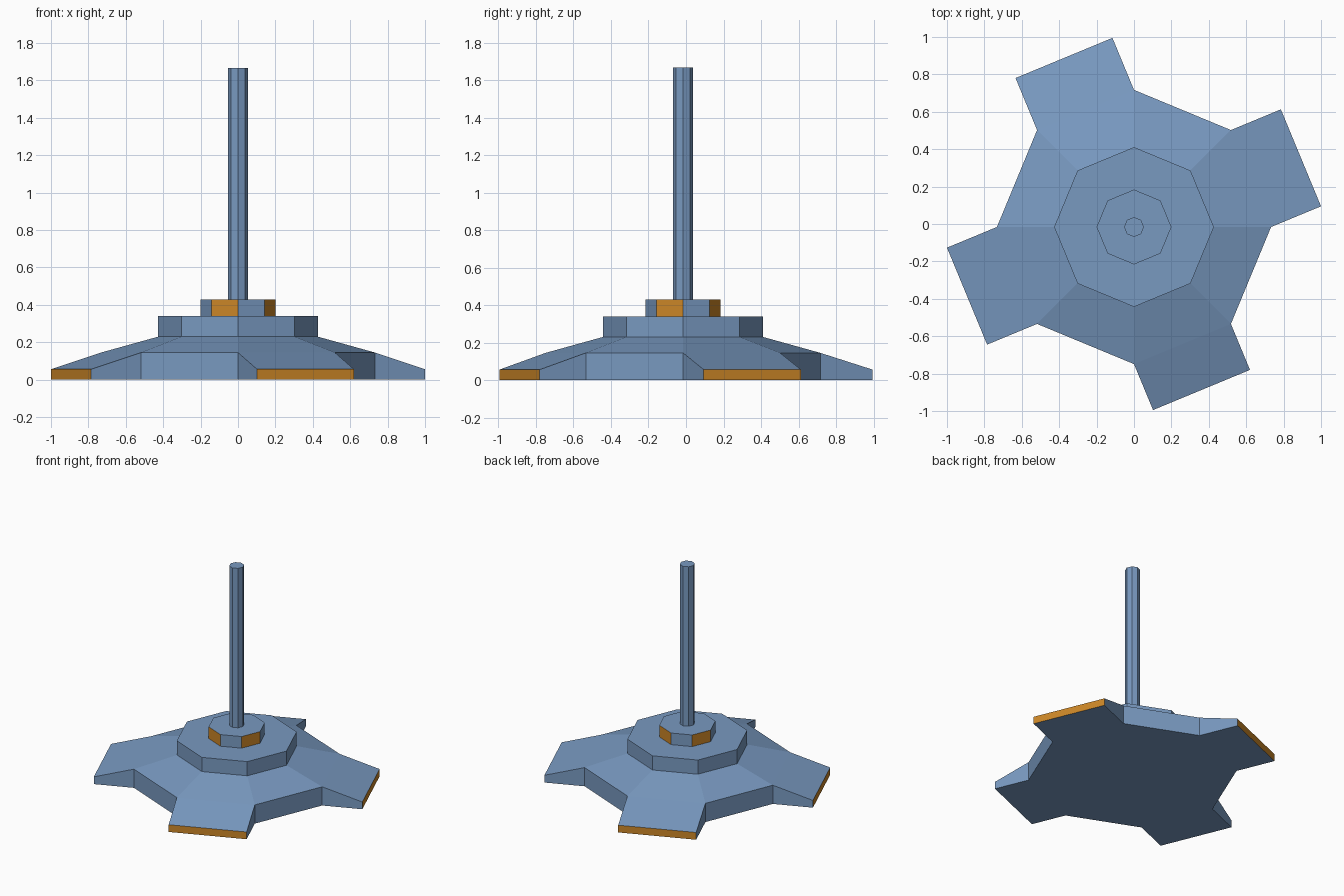
import bpy, bmesh
from math import cos, sin, pi
from mathutils import Vector

if "Cube" in bpy.data.objects:
    bpy.data.objects.remove(bpy.data.objects["Cube"])

CY = -0.016  # hub sits slightly off the bounding box centre


def material(name, color):
    m = bpy.data.materials.new(name)
    m.diffuse_color = (*color, 1)
    m.use_nodes = True
    m.node_tree.nodes["Principled BSDF"].inputs["Base Color"].default_value = m.diffuse_color
    return m


BLUE = material("blue_paint", (0.19, 0.32, 0.53))
AMBER = material("amber_lamp", (0.60, 0.24, 0.02))


def rings(profile):
    """Closed eight-sided solid through (radius, z) rings; returns bmesh and wall faces."""
    bm = bmesh.new()
    loops = [[bm.verts.new((r * cos(k * pi / 4), CY + r * sin(k * pi / 4), z))
              for k in range(8)] for r, z in profile]
    walls = [[bm.faces.new((a[k], a[(k + 1) % 8], b[(k + 1) % 8], b[k]))
              for k in range(8)] for a, b in zip(loops, loops[1:])]
    bm.faces.new(loops[0][::-1])
    bm.faces.new(loops[-1])
    return bm, walls


def finish(bm, name):
    bmesh.ops.recalc_face_normals(bm, faces=bm.faces[:])
    me = bpy.data.meshes.new(name)
    bm.to_mesh(me)
    bm.free()
    me.materials.append(BLUE)
    me.materials.append(AMBER)
    ob = bpy.data.objects.new(name, me)
    bpy.context.collection.objects.link(ob)
    return ob


# Stepped base with four feet pulled out of alternate walls
bm, walls = rings([(0.733, 0), (0.733, 0.145), (0.427, 0.23), (0.427, 0.34)])
for k, reach in zip((0, 2, 4, 6), (0.289, 0.301, 0.289, 0.266)):
    ang = (k + 0.5) * pi / 4
    out = Vector((cos(ang), sin(ang), 0)) * reach
    bottom = list(walls[0][k].verts)
    res = bmesh.ops.extrude_face_region(bm, geom=[walls[0][k]])
    if walls[0][k].is_valid:
        bmesh.ops.delete(bm, geom=[walls[0][k]], context='FACES_ONLY')
    for g in res["geom"]:
        if isinstance(g, bmesh.types.BMVert):
            g.co += out
            if g.co.z > 0.1:
                g.co.z = 0.056
        elif isinstance(g, bmesh.types.BMFace):
            g.material_index = 1
finish(bm, "base")

# Lamp collar with alternating amber panels
bm, walls = rings([(0.2, 0.34), (0.2, 0.43)])
for f in walls[0][1::2]:
    f.material_index = 1
finish(bm, "lamp_collar")

# Mast
bm, walls = rings([(0.053, 0.43), (0.053, 1.666)])
finish(bm, "mast")
